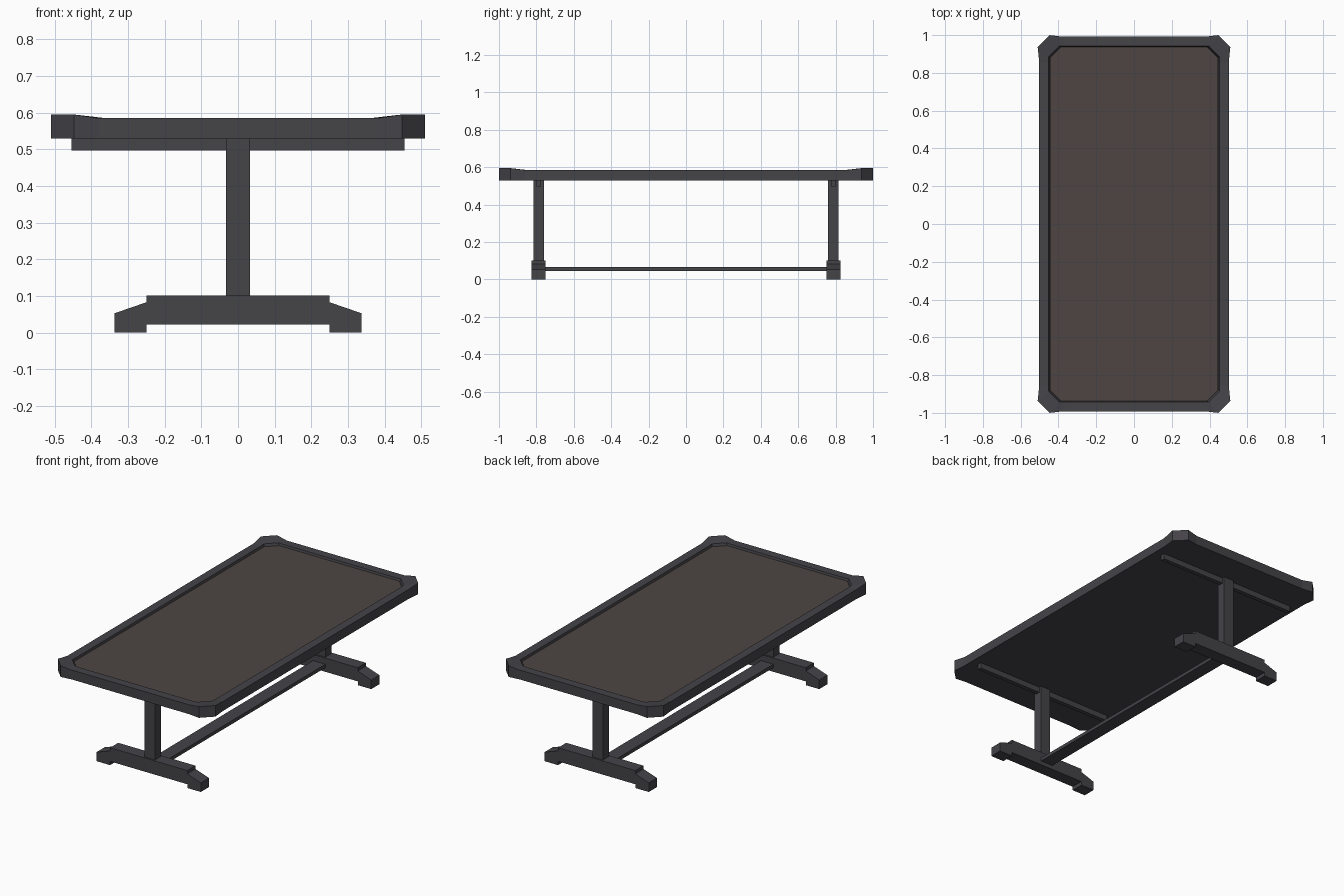
import bpy, bmesh

if "Cube" in bpy.data.objects:
    bpy.data.objects.remove(bpy.data.objects["Cube"])


def material(name, colour):
    m = bpy.data.materials.new(name)
    m.diffuse_color = (*colour, 1)
    m.use_nodes = True
    m.node_tree.nodes["Principled BSDF"].inputs["Base Color"].default_value = m.diffuse_color
    return m


DARK = material("dark_wood", (0.058, 0.056, 0.064))
BROWN = material("brown_wood", (0.074, 0.06, 0.056))


def finish(name, bm, mat):
    bmesh.ops.recalc_face_normals(bm, faces=bm.faces)
    me = bpy.data.meshes.new(name)
    bm.to_mesh(me)
    bm.free()
    me.materials.append(mat)
    ob = bpy.data.objects.new(name, me)
    bpy.context.collection.objects.link(ob)
    return ob


def box(name, lo, hi, mat=DARK):
    bm = bmesh.new()
    bmesh.ops.create_cube(bm, size=1)
    for v in bm.verts:
        v.co = [(a + b) / 2 + c * (b - a) for a, b, c in zip(lo, hi, v.co)]
    return finish(name, bm, mat)


def ring(corner):
    """Repeat the points of the +x +y corner around all four corners."""
    pts = []
    for sx, sy in ((1, 1), (-1, 1), (-1, -1), (1, -1)):
        pts += [(x * sx, y * sy, z) for x, y, z in (corner if sx * sy > 0 else corner[::-1])]
    return pts


def loft(name, loops, mat):
    """Skin a stack of equal loops and cap both ends."""
    bm = bmesh.new()
    rows = [[bm.verts.new(p) for p in loop] for loop in loops]
    n = len(rows[0])
    for a, b in zip(rows, rows[1:]):
        for i in range(n):
            j = (i + 1) % n
            bm.faces.new((a[i], a[j], b[j], b[i]))
    bm.faces.new(rows[0][::-1])
    bm.faces.new(rows[-1])
    return finish(name, bm, mat)


# Tabletop frame: tray with raised, chamfered corners
outer = [(0.502, 0.86, 0.585), (0.51, 0.937, 0.595), (0.447, 1.0, 0.595), (0.38, 0.992, 0.585)]
inner = [(0.452, 0.85), (0.452, 0.885), (0.395, 0.942), (0.36, 0.942)]
flat = lambda pts, z, d=0: [(x - d, y - d, z) for x, y in pts]
inner_top = [(x, y, z) for (x, y), z in zip(inner, (0.585, 0.587, 0.587, 0.585))]
loft("tabletop_frame", [
    ring([(x, y, 0.53) for x, y, z in outer]),
    ring(outer),
    ring(inner_top),
    ring(flat(inner, 0.56, 0.006)),
], DARK)

# Recessed panel
loft("tabletop_panel", [ring(flat(inner, 0.56, 0.006)), ring(flat(inner, 0.574, 0.006))], BROWN)

# Foot outline, right half from bottom to top
half = [(0.25, 0.022), (0.25, 0.0), (0.337, 0.0), (0.337, 0.053), (0.25, 0.083), (0.25, 0.102)]
outline = half + [(-x, z) for x, z in half[::-1]]

# Trestles at both ends
for s, end in ((-1, "front"), (1, "back")):
    def span(a, b):
        return sorted((s * a, s * b))
    y0, y1 = span(0.75, 0.825)
    loft(end + "_foot", [[(x, y, z) for x, z in outline] for y in (y0, y1)], DARK)
    y0, y1 = span(0.76, 0.815)
    box(end + "_post", (-0.033, y0, 0.09), (0.033, y1, 0.53))
    y0, y1 = span(0.775, 0.8)
    box(end + "_top_support", (-0.454, y0, 0.497), (0.454, y1, 0.532))

# Long stretcher between the feet
box("stretcher", (-0.04, -0.755, 0.046), (0.04, 0.755, 0.066))
